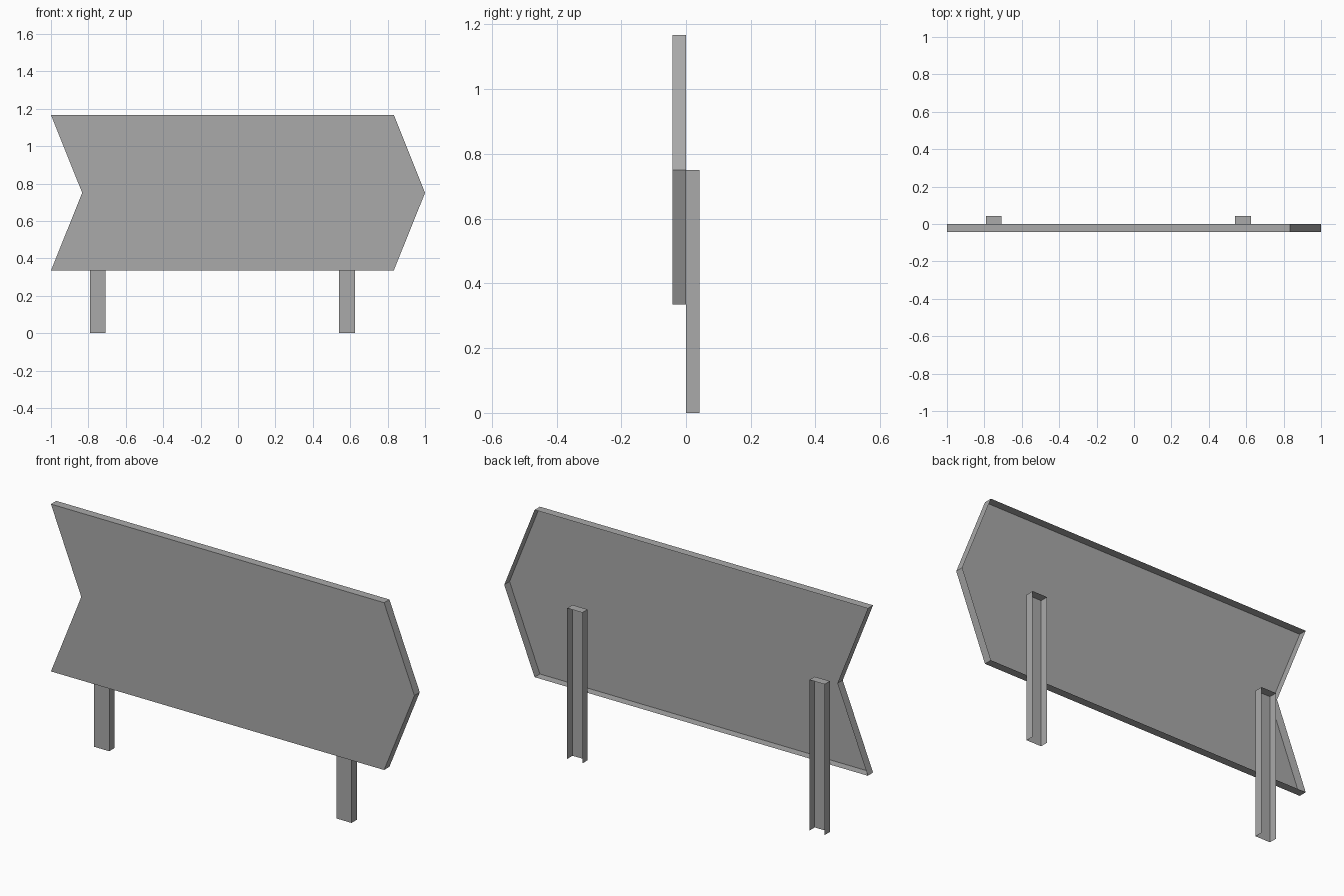
import bpy
import bmesh

cube = bpy.data.objects.get("Cube")
if cube:
    bpy.data.objects.remove(cube, do_unlink=True)

DEPTH = 0.0417        # depth of the folded edges
BOTTOM, MIDDLE, TOP = 0.335, 0.75, 1.167

grey = bpy.data.materials.new("plain grey")
grey.use_nodes = True
colour = (0.4, 0.4, 0.4, 1)
grey.diffuse_color = colour
grey.node_tree.nodes["Principled BSDF"].inputs["Base Color"].default_value = colour


def folded_sheet(name, outline, front_y, open_bottom=False):
    """Thin front sheet (x, z outline, anticlockwise) with edges folded back."""
    bm = bmesh.new()
    front = [bm.verts.new((x, front_y, z)) for x, z in outline]
    back = [bm.verts.new((x, front_y + DEPTH, z)) for x, z in outline]
    bm.faces.new(front)
    for i in range(len(outline)):
        j = (i + 1) % len(outline)
        if open_bottom and outline[i][1] == outline[j][1] == 0:
            continue
        bm.faces.new((front[j], front[i], back[i], back[j]))
    bmesh.ops.delete(bm, geom=[v for v in bm.verts if not v.link_faces], context="VERTS")
    mesh = bpy.data.meshes.new(name)
    bm.to_mesh(mesh)
    bm.free()
    mesh.materials.append(grey)
    obj = bpy.data.objects.new(name, mesh)
    bpy.context.collection.objects.link(obj)
    return obj


# Arrow-shaped panel, hollow at the back
folded_sheet("arrow_panel", [
    (-1, BOTTOM), (0.833, BOTTOM), (1, MIDDLE),
    (0.833, TOP), (-1, TOP), (-0.833, MIDDLE)], -DEPTH)

# Channel posts, capped on top and open at the back and foot
for side, x in (("right", -0.75), ("left", 0.583)):
    folded_sheet(side + "_post", [
        (x - DEPTH, 0), (x + DEPTH, 0),
        (x + DEPTH, MIDDLE), (x - DEPTH, MIDDLE)], 0, open_bottom=True)
